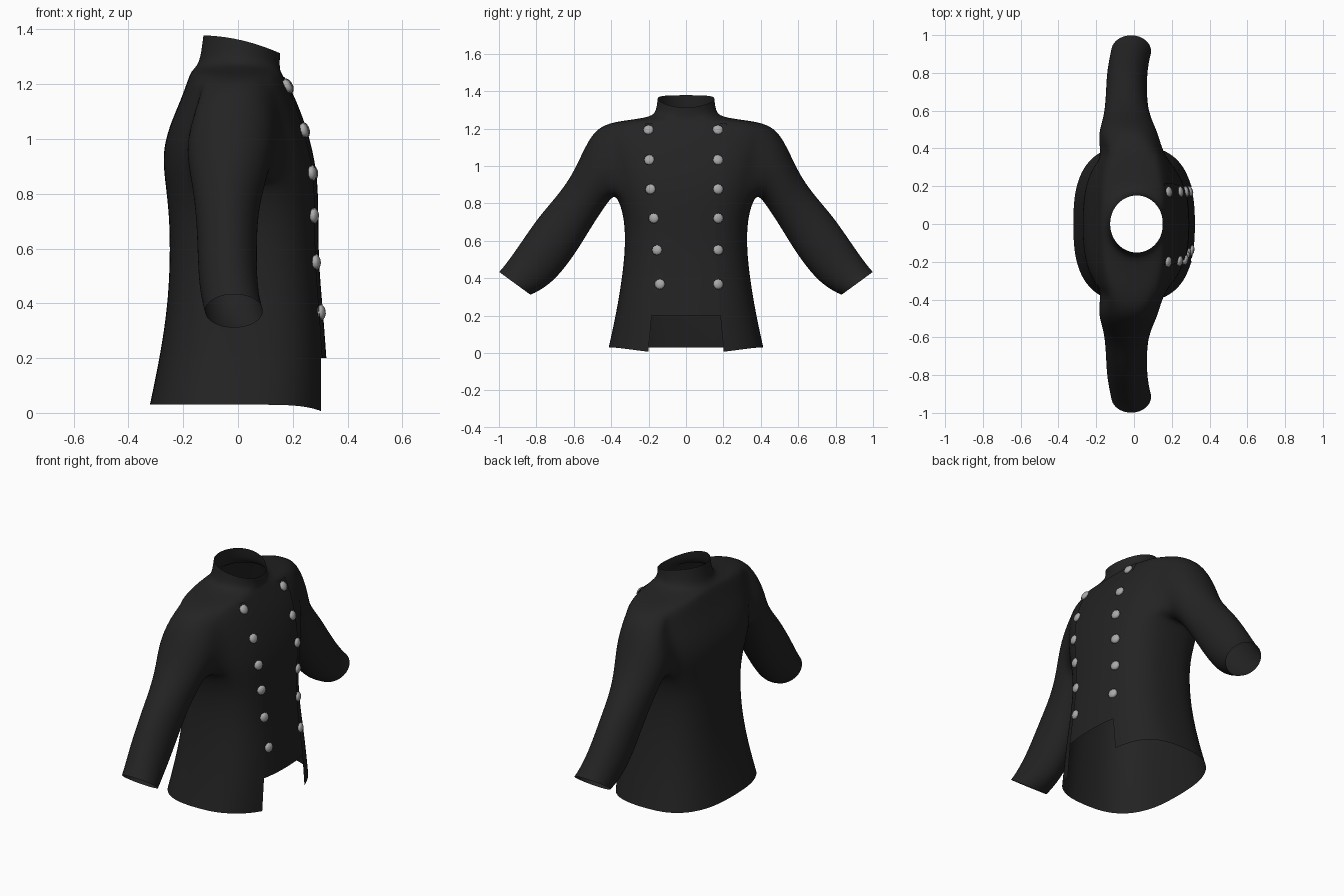
import bpy, bmesh, math
from mathutils import Vector
from mathutils.bvhtree import BVHTree

if "Cube" in bpy.data.objects:
    bpy.data.objects.remove(bpy.data.objects["Cube"])


def material(name, rgb):
    m = bpy.data.materials.new(name)
    m.diffuse_color = (*rgb, 1)
    m.use_nodes = True
    m.node_tree.nodes["Principled BSDF"].inputs["Base Color"].default_value = m.diffuse_color
    return m


BLACK = material("black_cloth", (0.017, 0.017, 0.017))
SILVER = material("silver_button", (0.40, 0.40, 0.40))


def finish(bm, name, mat, levels=0):
    me = bpy.data.meshes.new(name)
    bm.to_mesh(me)
    bm.free()
    ob = bpy.data.objects.new(name, me)
    bpy.context.collection.objects.link(ob)
    me.materials.append(mat)
    for p in me.polygons:
        p.use_smooth = True
    if levels:
        s = ob.modifiers.new("smooth", 'SUBSURF')
        s.levels = s.render_levels = levels
        s.boundary_smooth = 'PRESERVE_CORNERS'
    return ob


# Torso rings: height, back x, front x, half width, squareness
N = 32
RINGS = [
    (0.03, -.323, .322, .415, .75), (0.20, -.287, .320, .377, .75),
    (0.38, -.259, .307, .346, .75), (0.55, -.249, .291, .326, .75),
    (0.72, -.251, .291, .328, .75), (0.85, -.268, .288, .372, .75),
    (0.95, -.277, .272, .400, .75), (1.05, -.251, .244, .425, .75),
    (1.14, -.210, .210, .445, .75), (1.226, -.180, .167, .448, .75),
    (1.246, -.171, .156, .300, .85), (1.262, -.155, .153, .190, .95),
    (1.29, -.138, .153, .160, 1.0), (1.36, -.127, .155, .152, 1.0)]
ARM_LO, ARM_HI = 5, 9      # ring rows of the armhole
FLAP = 2                   # half width of the front panel in columns


def spow(v, p):
    return math.copysign(abs(v) ** p, v)


def ring_point(r, j):
    z, xb, xf, hw, p = RINGS[r]
    a = 2 * math.pi * j / N
    c, s = math.cos(a), math.sin(a)
    if r == 0:                       # hem dips at the front corners
        z -= .032 * max(0, c) ** 4
    if r == len(RINGS) - 1:          # collar top slopes to the front
        z -= .033 * c + .015 * c * c
    return Vector(((xb + xf) / 2 + (xf - xb) / 2 * spow(c, p), hw * spow(s, p), z))


# Sleeve rings: outer (y, z), inner (y, z), centre x, half depth x
SLEEVE = [
    ((.522, 1.150), (.405, .822), -.030, .165),
    ((.600, .965), (.460, .742), -.035, .136),
    ((.683, .848), (.525, .640), -.040, .116),
    ((.785, .735), (.590, .530), -.040, .110),
    ((.887, .585), (.695, .392), -.038, .108),
    ((.960, .480), (.780, .333), -.025, .106),
    ((1.00, .434), (.830, .310), -.015, .107)]

bm = bmesh.new()
crease = bm.verts.layers.float.new("crease_vert")
grid = [[bm.verts.new(ring_point(r, j)) for j in range(N)] for r in range(len(RINGS))]
for r in range(len(RINGS) - 1):
    for j in range(N):
        front = min(j, N - 1 - j) < FLAP
        arm = ARM_LO <= r < ARM_HI and (5 <= j < 11 or 21 <= j < 27)
        if not arm and not (r == 0 and front):
            k = (j + 1) % N
            bm.faces.new((grid[r][j], grid[r][k], grid[r + 1][k], grid[r + 1][j]))

# Sleeves grow out of the armhole loops
path = [(ARM_HI, j) for j in (8, 7, 6)] + [(r, 5) for r in range(ARM_HI, ARM_LO, -1)]
path += [(ARM_LO, j) for j in range(5, 11)] + [(r, 11) for r in range(ARM_LO, ARM_HI)]
path += [(ARM_HI, j) for j in (11, 10, 9)]
M = len(path)
for side in (1, -1):
    prev = [grid[r][side * j % N] for r, j in path]
    for out, inn, xc, hx in SLEEVE:
        o, i = Vector((xc, side * out[0], out[1])), Vector((xc, side * inn[0], inn[1]))
        ring = []
        for k in range(M):
            t = 2 * math.pi * k / M
            ring.append(bm.verts.new((o + i) / 2 + (o - i) / 2 * math.cos(t)
                                     + Vector((hx * math.sin(t), 0, 0))))
        for k in range(M):
            n = (k + 1) % M
            bm.faces.new((prev[k], prev[n], ring[n], ring[k]))
        prev = ring

# Crisp inner corners of the front cut-away
for j in (FLAP, N - FLAP):
    grid[1][j][crease] = 1.0
# Drop the unused hem points in the cut-away
bmesh.ops.delete(bm, geom=[v for v in bm.verts if not v.link_faces], context='VERTS')
bmesh.ops.recalc_face_normals(bm, faces=bm.faces[:])
jacket = finish(bm, "jacket_body", BLACK, 2)

# Overlapping front panel
bm = bmesh.new()
rows = [[bm.verts.new(ring_point(r, j) + Vector((.004, 0, 0)))
         for j in range(-FLAP, FLAP + 1)] for r in range(1, 10)]
for a, b in zip(rows, rows[1:]):
    for k in range(2 * FLAP):
        bm.faces.new((a[k], a[k + 1], b[k + 1], b[k]))
finish(bm, "front_panel", BLACK, 2)

# Two rows of scalloped, domed buttons set on the cloth
bpy.context.view_layer.update()
tree = BVHTree.FromObject(jacket, bpy.context.evaluated_depsgraph_get())


def button(y, z, name):
    hit, normal, _, _ = tree.ray_cast(Vector((1, y, z)), Vector((-1, 0, 0)))
    if hit is None:
        return
    if normal.x < 0:
        normal = -normal
    bm = bmesh.new()
    S = 24
    loops = []
    for rad, h in ((.026, -.004), (.029, .008), (.023, .014), (.013, .019)):
        loops.append([bm.verts.new((rad * (1 - .10 * (k % 2)) * math.cos(2 * math.pi * k / S),
                                    rad * (1 - .10 * (k % 2)) * math.sin(2 * math.pi * k / S), h))
                      for k in range(S)])
    for a, b in zip(loops, loops[1:]):
        for k in range(S):
            n = (k + 1) % S
            bm.faces.new((a[k], a[n], b[n], b[k]))
    bm.faces.new(loops[-1])
    ob = finish(bm, name, SILVER)
    ob.location = hit + normal * .003
    ob.rotation_euler = normal.to_track_quat('Z', 'Y').to_euler()


HEIGHTS = (1.19, 1.03, .875, .72, .55, .367)
LEFT_Y = (-.20, -.195, -.188, -.17, -.153, -.138)
for n, (z, y) in enumerate(zip(HEIGHTS, LEFT_Y)):
    button(y, z, f"button_left_{n + 1}")
    button(.17, z, f"button_right_{n + 1}")
